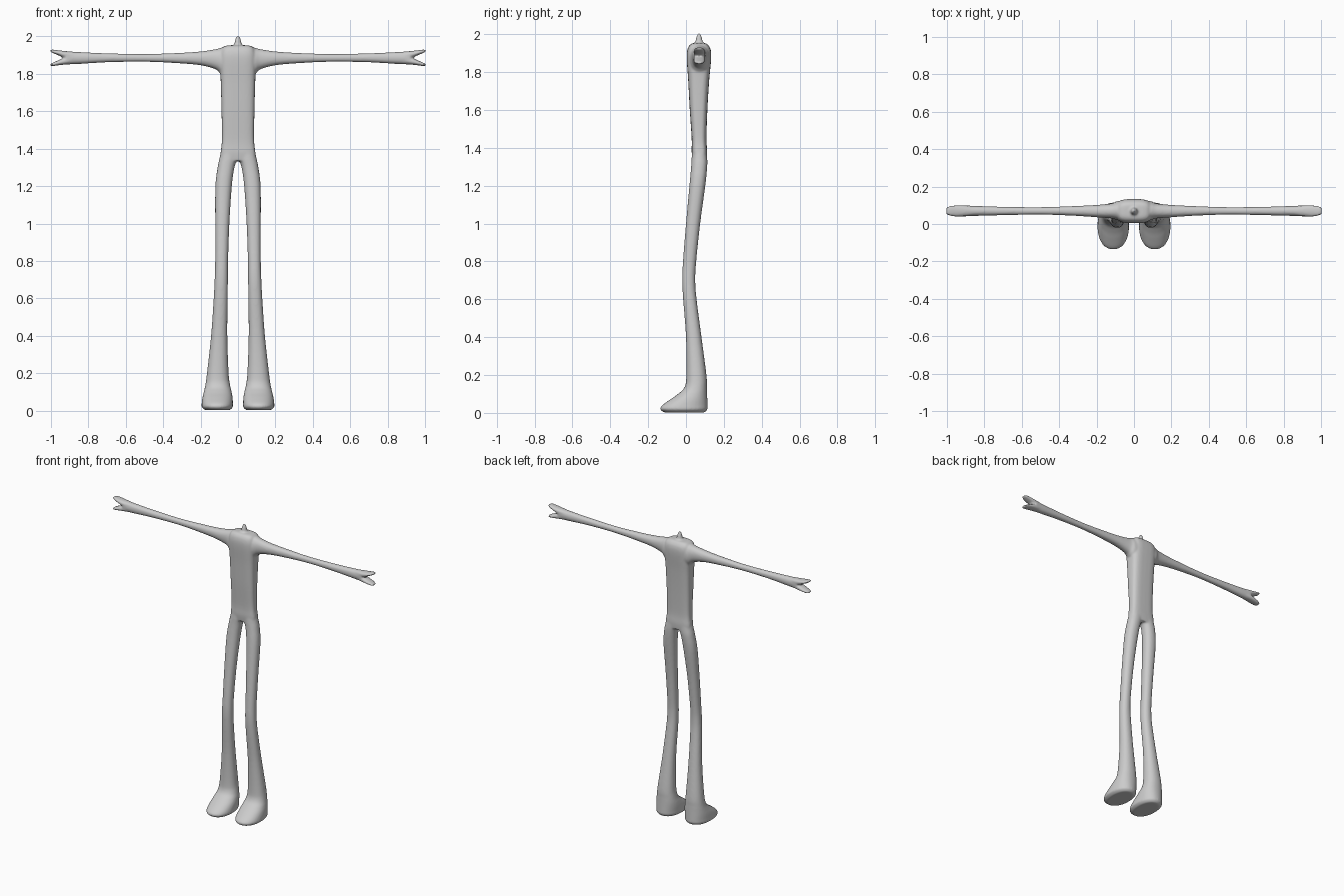
import bpy, bmesh, math
from mathutils import Vector

cube = bpy.data.objects.get("Cube")
if cube:
    bpy.data.objects.remove(cube, do_unlink=True)

SIDES = 32
STEPS = 5


def spline(a, b, c, d, t):
    """Smooth curve through b and c."""
    return 0.5 * (2 * b + (c - a) * t + (2 * a - 5 * b + 4 * c - d) * t * t
                  + (3 * b - a - 3 * c + d) * t ** 3)


def refine(sections):
    """Add in-between sections along a smooth curve."""
    out = []
    last = len(sections) - 1
    for i in range(last):
        keys = [sections[min(max(i + k, 0), last)] for k in (-1, 0, 1, 2)]
        for s in range(STEPS):
            out.append([spline(*v, s / STEPS) for v in zip(*keys)])
    return out + [list(sections[-1])]


def loft(bm, sections, axis, power=2.0, side=1):
    """Skin of rounded sections: (position, low u, high u, low v, high v)."""
    rings = []
    for pos, u0, u1, v0, v1 in refine(sections):
        ring = []
        for k in range(SIDES):
            c, s = (f(math.tau * k / SIDES) for f in (math.cos, math.sin))
            u = (u0 + u1) / 2 + (u1 - u0) / 2 * math.copysign(abs(c) ** (2 / power), c)
            v = (v0 + v1) / 2 + (v1 - v0) / 2 * math.copysign(abs(s) ** (2 / power), s)
            p = Vector((u, v, pos)) if axis == "z" else Vector((pos, u, v))
            p.x *= side
            ring.append(bm.verts.new(p))
        rings.append(ring)
    faces = [bm.faces.new(rings[0]), bm.faces.new(rings[-1][::-1])]
    for a, b in zip(rings, rings[1:]):
        for k in range(SIDES):
            n = (k + 1) % SIDES
            faces.append(bm.faces.new((a[k], b[k], b[n], a[n])))
    bmesh.ops.recalc_face_normals(bm, faces=faces)


# Sections along z: height, x range, y range
torso = [
    (1.335, -.095, .095, .035, .11), (1.38, -.093, .093, .03, .112),
    (1.45, -.086, .086, .03, .108), (1.6, -.088, .088, .02, .113),
    (1.75, -.092, .092, .012, .122), (1.87, -.097, .097, .004, .133),
    (1.92, -.092, .092, .008, .13), (1.945, -.078, .078, .022, .115),
    (1.953, -.05, .05, .04, .1)]
nub = [
    (1.93, -.035, .035, .035, .105), (1.953, -.022, .022, .047, .091),
    (1.975, -.017, .017, .052, .086), (1.995, -.011, .011, .058, .08),
    (2.004, -.005, .005, .064, .074)]
leg = [
    (.002, .045, .175, -.115, .098), (.018, .028, .194, -.136, .113),
    (.038, .027, .194, -.128, .114), (.07, .029, .19, -.085, .113),
    (.1, .034, .183, -.042, .112), (.135, .042, .175, -.008, .111),
    (.2, .05, .166, .002, .108), (.4, .057, .144, 0, .082),
    (.6, .055, .13, -.015, .056), (.7, .054, .125, -.02, .049),
    (.8, .053, .122, -.016, .054), (1, .046, .122, 0, .075),
    (1.2, .033, .121, .018, .102), (1.3, .019, .109, .027, .112),
    (1.35, .003, .099, .03, .112), (1.42, 0, .084, .035, .105)]

# Sections along x: distance, y range, z range
arm = [
    (.03, .015, .13, 1.79, 1.945), (.09, .022, .122, 1.8, 1.94),
    (.12, .03, .11, 1.825, 1.932), (.2, .036, .102, 1.846, 1.92),
    (.32, .044, .096, 1.857, 1.912), (.5, .05, .09, 1.865, 1.906),
    (.7, .047, .092, 1.862, 1.91), (.85, .043, .097, 1.853, 1.917),
    (.92, .04, .1, 1.85, 1.921)]
upper_prong = [
    (.86, .047, .093, 1.88, 1.917), (.92, .04, .1, 1.884, 1.922),
    (.96, .04, .1, 1.899, 1.926), (.99, .045, .095, 1.912, 1.93),
    (1.003, .053, .087, 1.918, 1.93)]
lower_prong = [(x, a, b, 3.772 - d, 3.772 - c) for x, a, b, c, d in upper_prong]

# All body parts in one mesh
bm = bmesh.new()
loft(bm, torso, "z", 3.4)
loft(bm, nub, "z")
for side in (1, -1):
    loft(bm, leg, "z", 2.2, side)
    for part in (arm, upper_prong, lower_prong):
        loft(bm, part, "x", 2.2, side)
mesh = bpy.data.meshes.new("body")
bm.to_mesh(mesh)
bm.free()
body = bpy.data.objects.new("body", mesh)
bpy.context.collection.objects.link(body)

# Fuse the parts into one soft skin
remesh = body.modifiers.new("fuse", "REMESH")
remesh.mode = "VOXEL"
remesh.voxel_size = 0.006
remesh.use_smooth_shade = True
smooth = body.modifiers.new("soften", "SMOOTH")
smooth.factor = 0.5
smooth.iterations = 6

# Plain grey skin
grey = bpy.data.materials.new("light_grey")
grey.use_nodes = True
colour = (0.6, 0.6, 0.6, 1)
grey.diffuse_color = colour
grey.node_tree.nodes["Principled BSDF"].inputs["Base Color"].default_value = colour
mesh.materials.append(grey)
